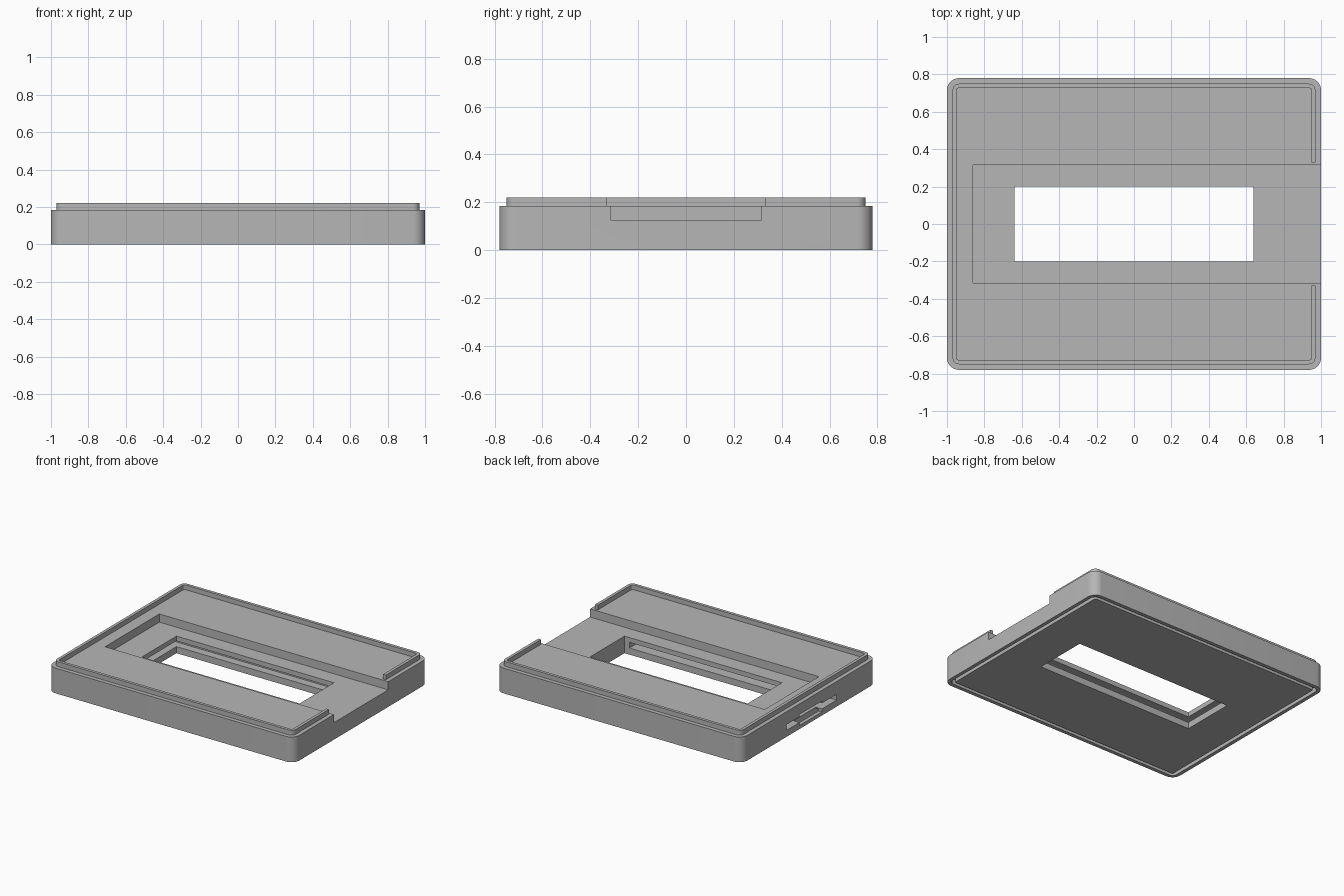
import bpy, bmesh, math

cube = bpy.data.objects.get("Cube")
if cube:
    bpy.data.objects.remove(cube, do_unlink=True)

grey = bpy.data.materials.new("light grey plastic")
grey.use_nodes = True
tone = (0.47, 0.47, 0.47, 1)
grey.diffuse_color = tone
grey.node_tree.nodes["Principled BSDF"].inputs["Base Color"].default_value = tone


def slab(name, x0, x1, y0, y1, z0, z1, radius=0.0, steps=8):
    """Upright prism with a rectangular, optionally round-cornered outline."""
    points = []
    corners = [(x1, y1, -1, -1), (x0, y1, 1, -1), (x0, y0, 1, 1), (x1, y0, -1, 1)]
    for i, (cx, cy, sx, sy) in enumerate(corners):
        if not radius:
            points.append((cx, cy))
            continue
        for k in range(steps + 1):
            a = math.pi / 2 * (i + k / steps)
            points.append((cx + sx * radius + radius * math.cos(a),
                           cy + sy * radius + radius * math.sin(a)))
    bm = bmesh.new()
    face = bm.faces.new([bm.verts.new((x, y, z0)) for x, y in points])
    top = bmesh.ops.extrude_face_region(bm, geom=[face])["geom"]
    bmesh.ops.translate(bm, vec=(0, 0, z1 - z0),
                        verts=[g for g in top if isinstance(g, bmesh.types.BMVert)])
    bmesh.ops.recalc_face_normals(bm, faces=bm.faces)
    mesh = bpy.data.meshes.new(name)
    bm.to_mesh(mesh)
    bm.free()
    mesh.materials.append(grey)
    obj = bpy.data.objects.new(name, mesh)
    bpy.context.collection.objects.link(obj)
    return obj


def rounded(name, inset, z0, z1):
    """Slab following the case outline at a given inset."""
    x, y = 1 - inset, 0.78 - inset
    return slab(name, -x, x, -y, y, z0, z1, 0.065 - inset)


def cut(target, cutter):
    """Subtract the cutter and discard it."""
    cutter.hide_render = True
    mod = target.modifiers.new("cut", 'BOOLEAN')
    mod.operation = 'DIFFERENCE'
    mod.solver = 'EXACT'
    mod.object = cutter
    bpy.context.view_layer.objects.active = target
    bpy.ops.object.modifier_apply(modifier=mod.name)
    bpy.data.objects.remove(cutter, do_unlink=True)


DECK, LIP_TOP, TRAY = 0.185, 0.22, 0.125

# Case body with the tray open to one side and the window through it
body = rounded("case_body", 0, 0, DECK)
cut(body, slab("tray_cutter", -0.86, 1.2, -0.315, 0.315, TRAY, 0.4))
cut(body, slab("window_cutter", -0.64, 0.64, -0.2, 0.2, -0.1, 0.4))

# Groove under the case that receives a matching lip
groove = rounded("groove_cutter", 0.027, -0.1, 0.04)
cut(groove, rounded("groove_core", 0.053, -0.2, 0.1))
cut(body, groove)

# Panel slot from the end face through to the window, with a finger notch
cut(body, slab("slot_cutter", -1.2, 0.6, -0.32, 0.26, 0.048, 0.09))
cut(body, slab("notch_cutter", -1.2, -0.95, -0.15, 0.11, 0.026, 0.106))

# Raised locating lip, broken at the tray opening
lip = rounded("locating_lip", 0.03, DECK, LIP_TOP)
cut(lip, rounded("lip_core", 0.052, 0.1, 0.3))
cut(lip, slab("lip_gap", 0.8, 1.2, -0.33, 0.33, 0.1, 0.3))

for part in (body, lip):
    bpy.ops.object.select_all(action='DESELECT')
    part.select_set(True)
    bpy.context.view_layer.objects.active = part
    bpy.ops.object.shade_smooth_by_angle(angle=math.radians(30))
